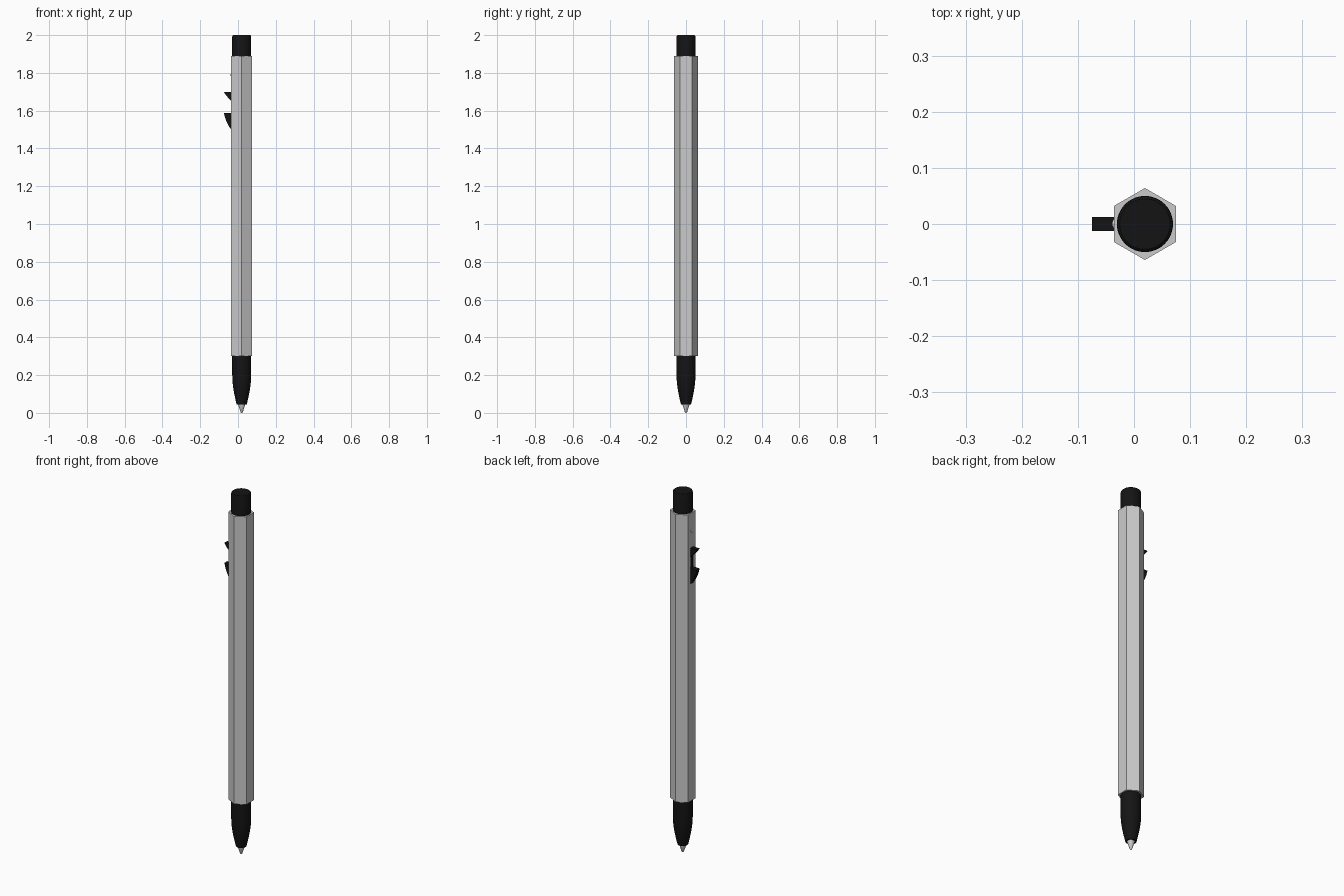
import bpy, bmesh, math

if "Cube" in bpy.data.objects:
    bpy.data.objects.remove(bpy.data.objects["Cube"])

AXIS_X = 0.0195     # barrel axis; the slide sticks out towards -x
APOTHEM = 0.0555
FACE_X = AXIS_X - APOTHEM

black = bpy.data.materials.new("black_plastic")
black.diffuse_color = (0.007, 0.007, 0.007, 1)
black.use_nodes = True
black.node_tree.nodes["Principled BSDF"].inputs["Base Color"].default_value = black.diffuse_color


def make(name, bm, mat=None, smooth=False):
    bmesh.ops.recalc_face_normals(bm, faces=bm.faces)
    mesh = bpy.data.meshes.new(name)
    bm.to_mesh(mesh)
    bm.free()
    ob = bpy.data.objects.new(name, mesh)
    bpy.context.collection.objects.link(ob)
    if mat:
        mesh.materials.append(mat)
    if smooth:
        bpy.ops.object.select_all(action='DESELECT')
        ob.select_set(True)
        bpy.context.view_layer.objects.active = ob
        bpy.ops.object.shade_smooth_by_angle(angle=math.radians(30))
    return ob


def lathe(name, profile, sides, mat=None, smooth=True, turn=0.0):
    """Stack of (radius, z) rings around the barrel axis, capped at both ends."""
    bm = bmesh.new()
    rings = []
    for r, z in profile:
        angles = [turn + 2 * math.pi * i / sides for i in range(sides)]
        rings.append([bm.verts.new((AXIS_X + r * math.cos(a), r * math.sin(a), z)) for a in angles])
    for lo, hi in zip(rings, rings[1:]):
        for i in range(sides):
            j = (i + 1) % sides
            bm.faces.new((lo[i], lo[j], hi[j], hi[i]))
    bm.faces.new(rings[0][::-1])
    bm.faces.new(rings[-1])
    return make(name, bm, mat, smooth)


def slab(name, outline, half_width, mat=None, smooth=False):
    """Extrude an (x, z) outline symmetrically along y."""
    bm = bmesh.new()
    face = bm.faces.new([bm.verts.new((x, -half_width, z)) for x, z in outline])
    out = bmesh.ops.extrude_face_region(bm, geom=[face])
    verts = [v for v in out["geom"] if isinstance(v, bmesh.types.BMVert)]
    bmesh.ops.translate(bm, verts=verts, vec=(0, 2 * half_width, 0))
    return make(name, bm, mat, smooth)


# hexagonal barrel, flats facing +-x, with a slot for the slide
R = APOTHEM / math.cos(math.pi / 6)
barrel = lathe("barrel", [(R, 0.30), (R, 1.89)], 6, smooth=False, turn=math.pi / 6)
cutter = slab("slot_cutter", [(-0.06, 1.50), (-0.015, 1.50), (-0.015, 1.70), (-0.06, 1.70)], 0.0125)
cutter.hide_render = True
cutter.hide_set(True)
cut = barrel.modifiers.new("slot", 'BOOLEAN')
cut.operation = 'DIFFERENCE'
cut.solver = 'EXACT'
cut.object = cutter

# push button with a small rounded rim
lathe("push_button", [(0.05, 1.87), (0.05, 1.992), (0.0485, 1.997), (0.045, 2.0)], 48, black)

# tapered grip: straight collar, then a curve towards the nose
grip = [(0.027, 0.045)]
for i in range(1, 9):
    t = i / 8
    grip.append((0.027 + 0.023 * math.sin(t * math.pi / 2), 0.045 + 0.155 * t))
grip.append((0.05, 0.32))
lathe("grip", grip, 48, black)

# metal writing tip
lathe("writing_tip", [(0.003, 0.0), (0.006, 0.004), (0.019, 0.045), (0.019, 0.06)], 32)

# slide: two thumb catches on a plate sunk in the slot
base = FACE_X + 0.003
slab("slide", [(-0.014, 1.501), (FACE_X, 1.501), (-0.049, 1.518), (-0.060, 1.540), (-0.068, 1.562),
               (-0.075, 1.588), (FACE_X, 1.588), (base, 1.592), (base, 1.648), (FACE_X, 1.652),
               (-0.050, 1.666), (-0.064, 1.682), (-0.075, 1.699), (-0.014, 1.699)],
     0.0122, black, smooth=True)

# small round pin above the slide
bm = bmesh.new()
bmesh.ops.create_uvsphere(bm, u_segments=20, v_segments=12, radius=0.008)
bmesh.ops.scale(bm, verts=bm.verts, vec=(0.4, 1, 1))
bmesh.ops.translate(bm, verts=bm.verts, vec=(FACE_X, 0, 1.79))
make("pin", bm, None, True)
